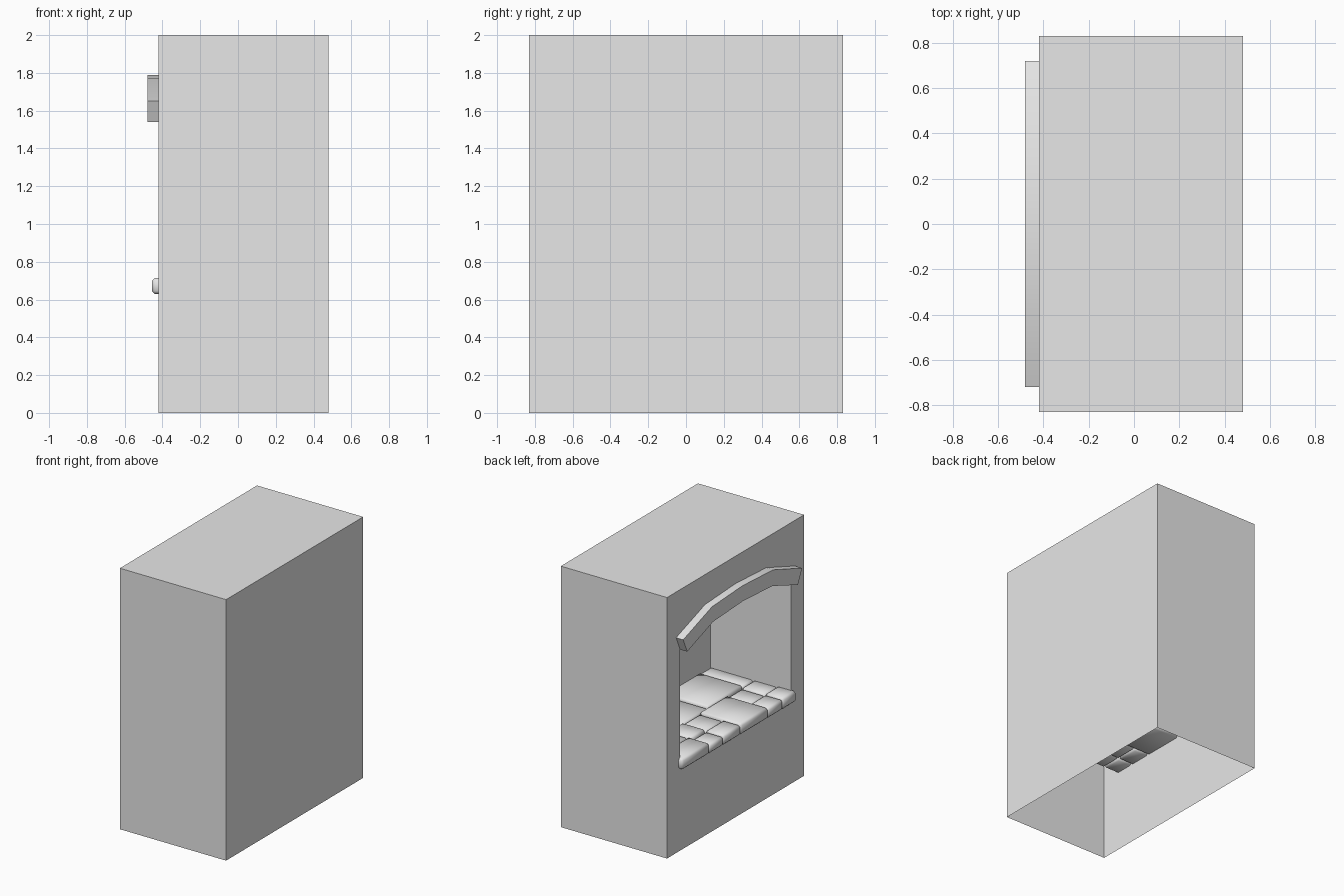
import bpy, bmesh, math

cube = bpy.data.objects.get("Cube")
if cube:
    bpy.data.objects.remove(cube, do_unlink=True)

# One stone grey for everything
stone = bpy.data.materials.new("stone_grey")
stone.use_nodes = True
grey = (0.8, 0.8, 0.8, 1)
stone.diffuse_color = grey
stone.node_tree.nodes["Principled BSDF"].inputs["Base Color"].default_value = grey

X0, X1, Y, TOP = -0.42, 0.48, 0.83, 2.0
SILL, BACK = 0.65, 0.26

# Half profiles of the arch as (y, z), mirrored across the middle
def mirrored(half):
    return [(-y, z) for y, z in half] + [(0, half[-1][1] + 0.02)] + list(reversed(half))

inner = mirrored([(0.67, 1.54), (0.36, 1.65)])
outer = mirrored([(0.72, 1.65), (0.37, 1.77)])


def finish(bm, name, angle=None):
    bmesh.ops.remove_doubles(bm, verts=bm.verts, dist=0.0001)
    bmesh.ops.recalc_face_normals(bm, faces=bm.faces)
    mesh = bpy.data.meshes.new(name)
    bm.to_mesh(mesh)
    bm.free()
    mesh.materials.append(stone)
    obj = bpy.data.objects.new(name, mesh)
    bpy.context.collection.objects.link(obj)
    if angle:
        bpy.ops.object.select_all(action="DESELECT")
        obj.select_set(True)
        bpy.context.view_layer.objects.active = obj
        bpy.ops.object.shade_smooth_by_angle(angle=math.radians(angle))
    return obj


def face(bm, points):
    return bm.faces.new([bm.verts.new(p) for p in points])


# Shell: open underneath, with an arched niche in one long wall
bm = bmesh.new()
W = inner[-1][0]
for s in (-1, 1):
    side = [(Y, 0), (W, 0), (W, SILL), (W, inner[0][1]), (W, TOP), (Y, TOP)]
    face(bm, [(X0, s * y, z) for y, z in side])
    face(bm, [(X0, s * Y, 0), (X1, s * Y, 0), (X1, s * Y, TOP), (X0, s * Y, TOP)])
face(bm, [(X0, -W, 0), (X0, W, 0), (X0, W, SILL), (X0, -W, SILL)])
for (ya, za), (yb, zb) in zip(inner, inner[1:]):
    face(bm, [(X0, ya, za), (X0, yb, zb), (X0, yb, TOP), (X0, ya, TOP)])
face(bm, [(X1, -Y, 0), (X1, Y, 0), (X1, Y, TOP), (X1, -Y, TOP)])
rim = [(X0, -Y, TOP)] + [(X0, y, TOP) for y, z in inner] + [(X0, Y, TOP)]
face(bm, rim + [(X1, Y, TOP), (X1, -Y, TOP)])

# Niche lining and back
opening = [(-W, SILL)] + inner + [(W, SILL)]
for (ya, za), (yb, zb) in zip(opening, opening[1:]):
    face(bm, [(X0, ya, za), (X0, yb, zb), (BACK, yb, zb), (BACK, ya, za)])
face(bm, [(BACK, y, z) for y, z in opening])
finish(bm, "wall_shell")

# Projecting arch over the niche
bm = bmesh.new()
n = len(inner)
for i in range(n - 1):
    a, b, c, d = inner[i], inner[i + 1], outer[i + 1], outer[i]
    for x in (-0.48, X0):
        face(bm, [(x, *p) for p in (a, b, c, d)])
    for p, q in ((a, b), (c, d)):
        face(bm, [(-0.48, *p), (-0.48, *q), (X0, *q), (X0, *p)])
for i in (0, n - 1):
    p, q = inner[i], outer[i]
    face(bm, [(-0.48, *p), (-0.48, *q), (X0, *q), (X0, *p)])
finish(bm, "arch_trim", 30)

# Paving slabs: each strip holds (end y, split depth or None)
def slab(x0, x1, y0, y1, index):
    bm = bmesh.new()
    bmesh.ops.create_cube(bm, size=1)
    top = 0.715 - 0.008 * (index % 3)
    for v in bm.verts:
        v.co.x = x0 if v.co.x < 0 else x1
        v.co.y = y0 if v.co.y < 0 else y1
        v.co.z = 0.63 if v.co.z < 0 else top
    bmesh.ops.bevel(bm, geom=bm.edges[:], offset=0.015, segments=1, affect="EDGES")
    finish(bm, f"floor_slab_{index}", 50)


FRONT, MID, REAR = -0.455, -0.1, 0.27
front_row = [(0.36, -0.27), (0.19, -0.3), (-0.02, -0.3), (-0.35, None), (-0.53, -0.3), (-0.69, -0.3)]
rear_row = [(0.45, None), (0.2, 0.08), (-0.13, None), (-0.55, None), (-0.69, None)]
count = 0
for row, xa, xb in ((front_row, FRONT, MID), (rear_row, MID, REAR)):
    start = 0.69
    for end, split in row:
        cuts = [xa, xb] if split is None else [xa, split, xb]
        for x0, x1 in zip(cuts, cuts[1:]):
            slab(x0, x1, end, start, count)
            count += 1
        start = end
